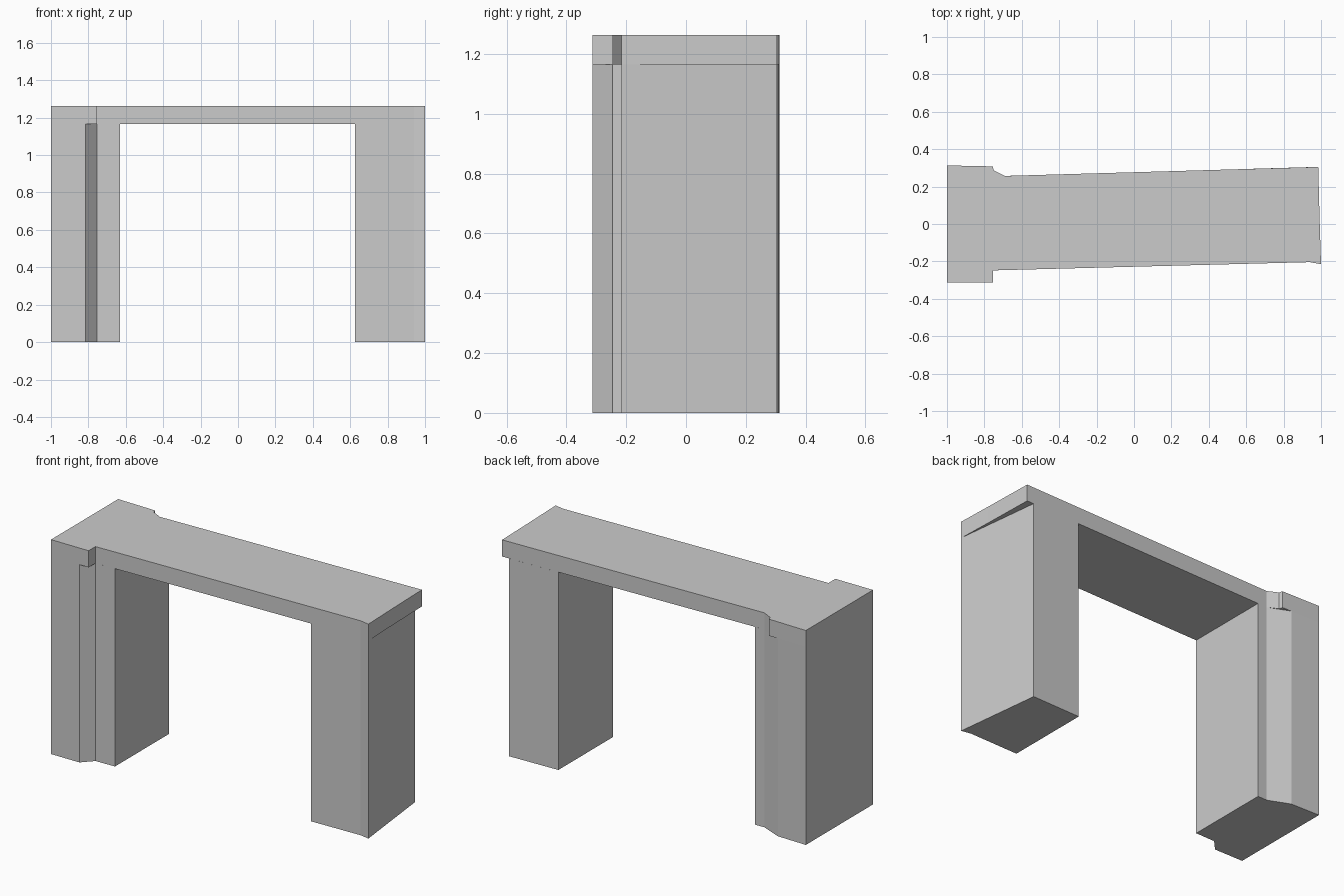
import bpy
import bmesh

cube = bpy.data.objects.get("Cube")
if cube:
    bpy.data.objects.remove(cube, do_unlink=True)

# One plain grey for the whole model
grey = bpy.data.materials.new("plain grey")
grey.use_nodes = True
colour = (0.6, 0.6, 0.6, 1)
grey.diffuse_color = colour
grey.node_tree.nodes["Principled BSDF"].inputs["Base Color"].default_value = colour


def prism(name, outline, bottom, top):
    """Extrude a plan outline, given anticlockwise, from bottom to top."""
    bm = bmesh.new()
    base = bm.faces.new([bm.verts.new((x, y, bottom)) for x, y in outline])
    extruded = bmesh.ops.extrude_face_region(bm, geom=[base])["geom"]
    verts = [g for g in extruded if isinstance(g, bmesh.types.BMVert)]
    bmesh.ops.translate(bm, verts=verts, vec=(0, 0, top - bottom))
    bmesh.ops.recalc_face_normals(bm, faces=bm.faces)
    mesh = bpy.data.meshes.new(name)
    bm.to_mesh(mesh)
    bm.free()
    mesh.materials.append(grey)
    obj = bpy.data.objects.new(name, mesh)
    bpy.context.collection.objects.link(obj)
    return obj


UNDERSIDE, TOP = 1.165, 1.263

# Top slab: wide head on the right, notched down to a slightly skewed span
prism("top_slab", [
    (-1, -0.312), (-0.755, -0.312), (-0.755, -0.248), (0.94, -0.204),
    (1, -0.215), (0.993, 0), (0.985, 0.305), (-0.69, 0.257),
    (-0.75, 0.287), (-0.755, 0.308), (-1, 0.313),
], UNDERSIDE, TOP)

# Right leg: stepped in on the front and back by slanted faces
prism("right_leg", [
    (-1, -0.312), (-0.815, -0.312), (-0.755, -0.248), (-0.63, -0.245),
    (-0.63, 0.259), (-0.69, 0.257), (-0.815, 0.309), (-1, 0.313),
], 0, UNDERSIDE)

# Left leg: outer face slants inward towards the back
prism("left_leg", [
    (0.625, -0.212), (0.94, -0.204), (1, -0.215),
    (0.94, 0.304), (0.625, 0.295),
], 0, UNDERSIDE)
